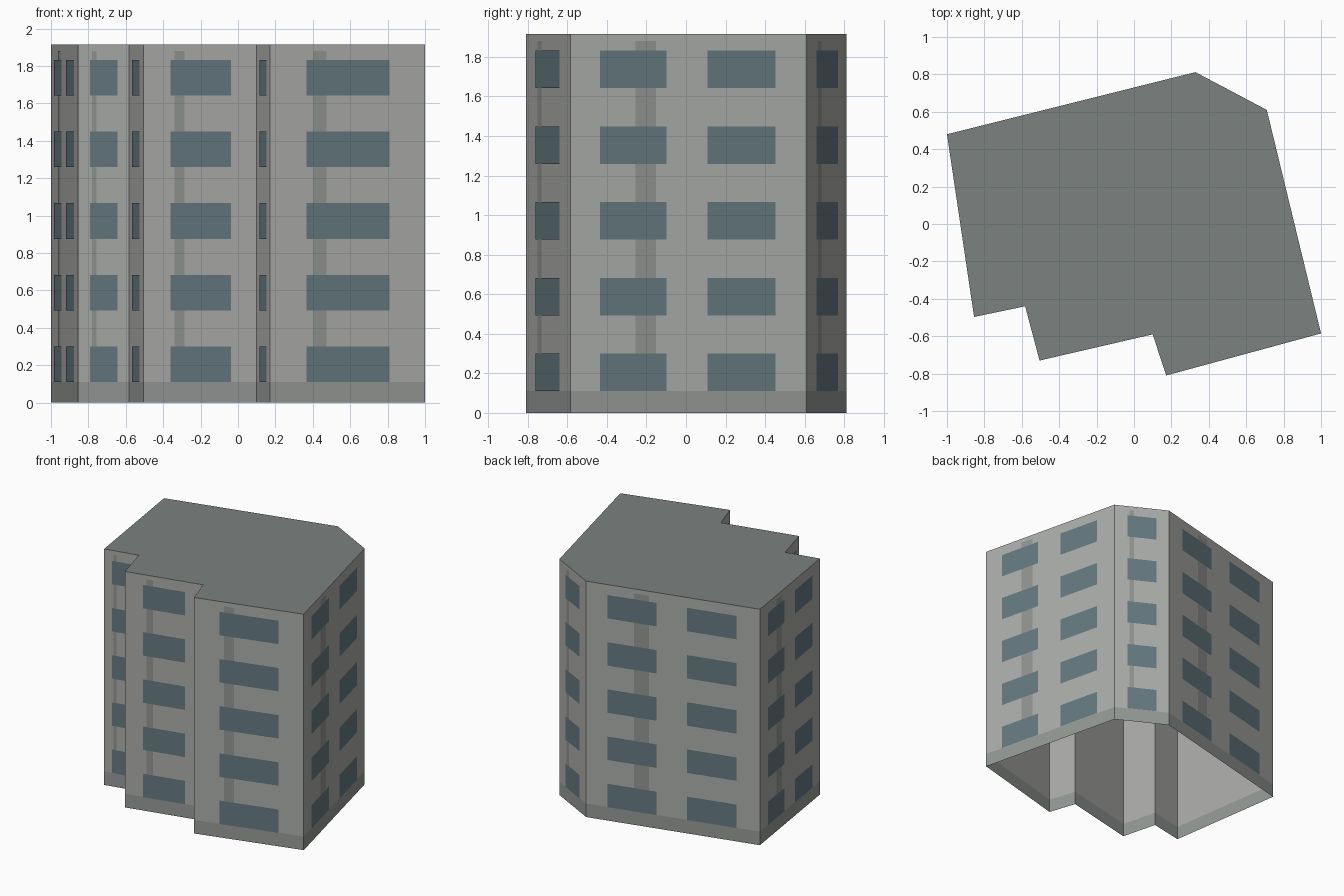
import bpy
from mathutils import Vector

if "Cube" in bpy.data.objects:
    bpy.data.objects.remove(bpy.data.objects["Cube"])

HEIGHT, BASE_TOP = 1.915, 0.11
FLOORS = 5
STEP = HEIGHT / FLOORS
# Footprint, counter-clockwise from the back left corner
PLAN = [(-1, 0.48), (-0.855, -0.497), (-0.582, -0.44), (-0.505, -0.73),
        (0.10, -0.59), (0.172, -0.81), (1, -0.585), (0.71, 0.61), (0.328, 0.812)]


def material(name, rgb):
    m = bpy.data.materials.new(name)
    m.diffuse_color = (*rgb, 1)
    m.use_nodes = True
    m.node_tree.nodes["Principled BSDF"].inputs["Base Color"].default_value = m.diffuse_color
    return m


WALL = material("concrete", (0.41, 0.42, 0.40))
BASE = material("plinth_grey", (0.30, 0.32, 0.305))
ROOF = material("roof_grey", (0.20, 0.225, 0.215))
GLASS = material("window_blue", (0.13, 0.19, 0.215))
STAIN = material("strip_grey", (0.29, 0.30, 0.285))


def build(name, faces, mat):
    verts, polys = [], []
    for f in faces:
        polys.append(range(len(verts), len(verts) + len(f)))
        verts.extend(f)
    mesh = bpy.data.meshes.new(name)
    mesh.from_pydata(verts, [], [list(p) for p in polys])
    mesh.materials.append(mat)
    ob = bpy.data.objects.new(name, mesh)
    bpy.context.collection.objects.link(ob)


def panel(a, b, u0, u1, z0, z1, lift=0.0):
    """Upright rectangle on wall a-b between fractions u0 and u1."""
    a, b = Vector((*a, 0)), Vector((*b, 0))
    d = b - a
    out = Vector((d.y, -d.x, 0)).normalized() * lift
    return [tuple(a + d * u + out + Vector((0, 0, z)))
            for u, z in ((u0, z0), (u1, z0), (u1, z1), (u0, z1))]


walls = list(zip(PLAN, PLAN[1:] + PLAN[:1]))
two_wide = [0, 6, 8]          # left, right and back walls carry two windows
no_strip = [2, 4]             # short returns of the stepped front

# Plinth band and walls, open underneath
build("plinth", [panel(a, b, 0, 1, 0, BASE_TOP) for a, b in walls], BASE)
build("walls", [panel(a, b, 0, 1, BASE_TOP, HEIGHT) for a, b in walls], WALL)

# Flat roof
build("roof", [[(x, y, HEIGHT) for x, y in PLAN]], ROOF)

# Rows of windows and the vertical strips behind them
panes, strips = [], []
for i, (a, b) in enumerate(walls):
    spans = [(0.125, 0.407), (0.58, 0.867)] if i in two_wide else [(0.235, 0.77)]
    for f in range(FLOORS):
        z = BASE_TOP + f * STEP
        panes += [panel(a, b, u0, u1, z, z + 0.19, 0.003) for u0, u1 in spans]
    if i not in no_strip:
        strips.append(panel(a, b, 0.275, 0.363, 0.30, 1.88, 0.0015))
build("windows", panes, GLASS)
build("wall_strips", strips, STAIN)
